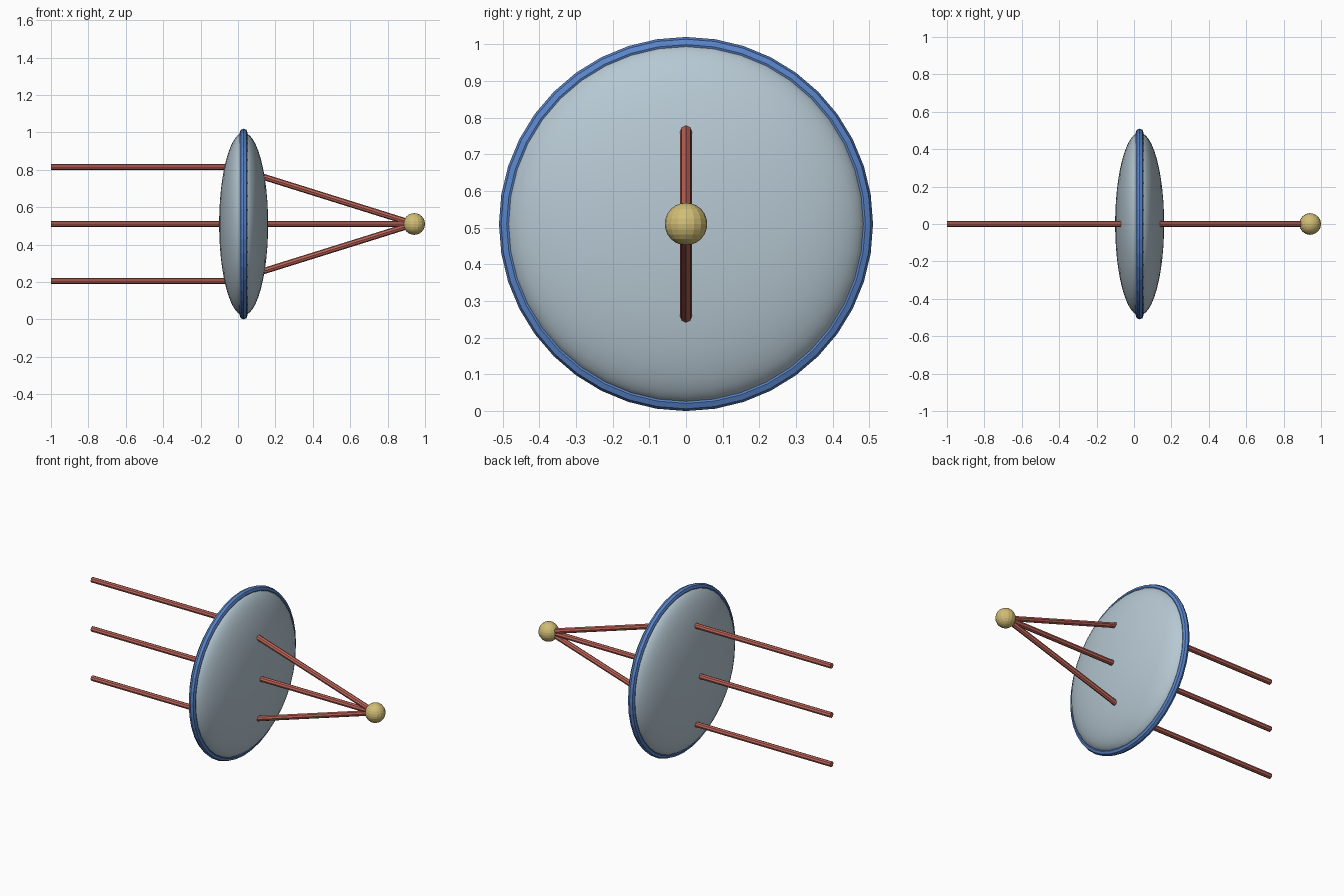
import bpy
from math import radians
from mathutils import Vector

cube = bpy.data.objects.get("Cube")
if cube:
    bpy.data.objects.remove(cube, do_unlink=True)


def material(name, rgb):
    m = bpy.data.materials.new(name)
    m.use_nodes = True
    m.diffuse_color = (*rgb, 1)
    m.node_tree.nodes["Principled BSDF"].inputs["Base Color"].default_value = (*rgb, 1)
    return m


GLASS = material("pale blue grey", (0.47, 0.58, 0.65))
BLUE = material("rim blue", (0.10, 0.23, 0.58))
RED = material("ray red", (0.52, 0.13, 0.10))
GOLD = material("focus gold", (0.64, 0.51, 0.18))

CENTRE = Vector((0.03, 0, 0.51))
FOCUS = Vector((0.942, 0, 0.51))
RIM_RADIUS, TUBE = 0.489, 0.021


def finish(name, mat, angle=None):
    ob = bpy.context.object
    ob.name = name
    ob.data.materials.append(mat)
    if angle:
        bpy.ops.object.shade_smooth_by_angle(angle=radians(angle))
    return ob


def rod(name, start, end):
    axis = end - start
    bpy.ops.mesh.primitive_cylinder_add(
        vertices=8, radius=0.0165, depth=axis.length, location=(start + end) / 2,
        rotation=axis.to_track_quat("Z", "Y").to_euler())
    finish(name, RED)


# Lens: flattened ellipsoid with its axis along x
bpy.ops.mesh.primitive_uv_sphere_add(
    segments=40, ring_count=24, radius=1, location=CENTRE, rotation=(0, radians(90), 0))
bpy.context.object.scale = (RIM_RADIUS, RIM_RADIUS, 0.131)
finish("lens", GLASS, 40)

# Faceted rim around the lens edge
bpy.ops.mesh.primitive_torus_add(
    major_radius=RIM_RADIUS, minor_radius=TUBE, major_segments=40, minor_segments=8,
    location=CENTRE, rotation=(0, radians(90), 0))
finish("rim", BLUE)

# Parallel incoming rays and the rays that converge on the focus
for name, side in (("upper", 1), ("middle", 0), ("lower", -1)):
    height = Vector((0, 0, 0.305 * side))
    rod(name + "_incoming_ray", Vector((-1, 0, CENTRE.z)) + height, CENTRE + height)
    rod(name + "_focused_ray", CENTRE + height * 0.935, FOCUS)

# Focal point
bpy.ops.mesh.primitive_uv_sphere_add(segments=16, ring_count=12, radius=0.058, location=FOCUS)
finish("focal_point", GOLD)
